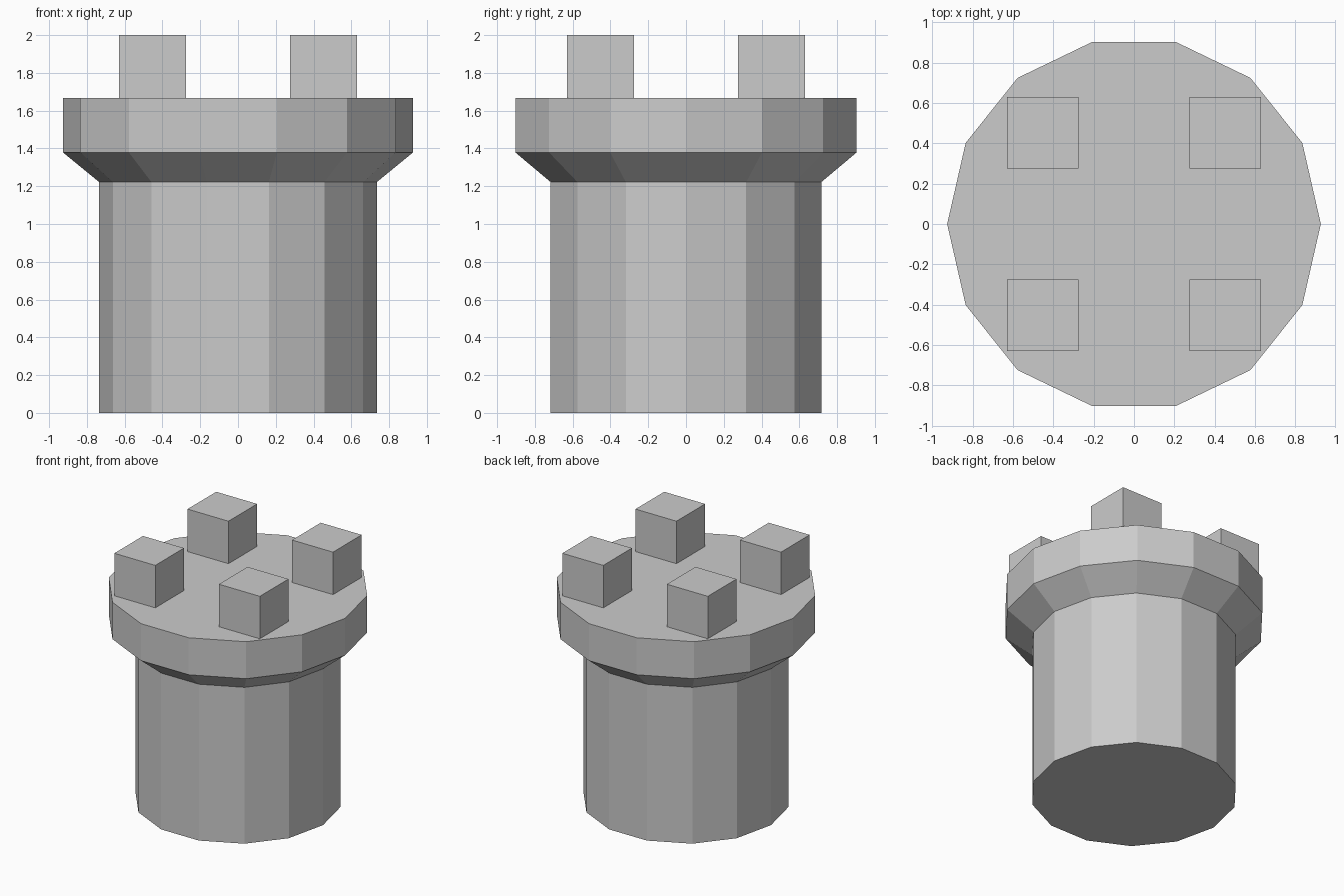
import bpy, bmesh, math

if "Cube" in bpy.data.objects:
    bpy.data.objects.remove(bpy.data.objects["Cube"])

SIDES = 14


def make_object(name, bm):
    bmesh.ops.recalc_face_normals(bm, faces=bm.faces)
    mesh = bpy.data.meshes.new(name)
    bm.to_mesh(mesh)
    bm.free()
    obj = bpy.data.objects.new(name, mesh)
    bpy.context.collection.objects.link(obj)
    return obj


def lathe(name, profile):
    """Closed faceted solid from (radius, z) points."""
    bm = bmesh.new()
    rings = []
    for r, z in profile:
        rings.append([bm.verts.new((r * math.cos(2 * math.pi * i / SIDES),
                                    r * math.sin(2 * math.pi * i / SIDES), z))
                      for i in range(SIDES)])
    for a, b in zip(rings, rings[1:]):
        for i in range(SIDES):
            j = (i + 1) % SIDES
            bm.faces.new((a[i], a[j], b[j], b[i]))
    bm.faces.new(rings[0])
    bm.faces.new(rings[-1])
    return make_object(name, bm)


def box(name, center, size):
    bm = bmesh.new()
    bmesh.ops.create_cube(bm, size=1)
    bmesh.ops.scale(bm, vec=size, verts=bm.verts)
    obj = make_object(name, bm)
    obj.location = center
    return obj


# Tower: straight shaft, flared corbel and wider flat-topped platform
lathe("tower_body", [(0.735, 0), (0.735, 1.222), (0.927, 1.379), (0.927, 1.668)])

# Four battlement blocks on the platform
BOTTOM, TOP, WIDTH, OFFSET = 1.668, 2.0, 0.354, 0.452
for side, sx in (("left", -1), ("right", 1)):
    for end, sy in (("front", -1), ("back", 1)):
        box(f"battlement_{end}_{side}",
            (sx * OFFSET, sy * OFFSET, (BOTTOM + TOP) / 2),
            (WIDTH, WIDTH, TOP - BOTTOM))
